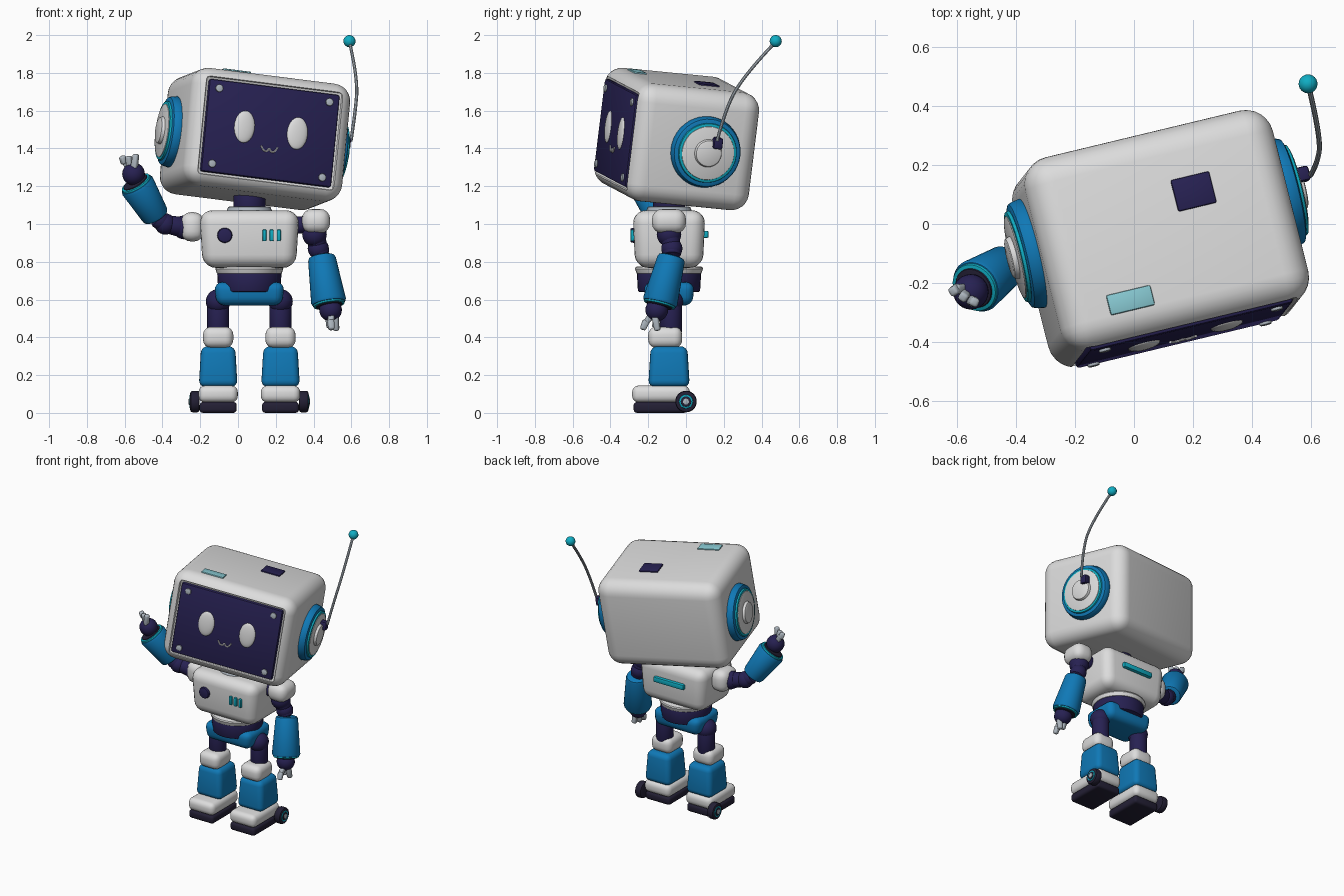
import bpy, bmesh, math
from mathutils import Matrix, Vector, Euler

if "Cube" in bpy.data.objects:
    bpy.data.objects.remove(bpy.data.objects["Cube"])

def material(name, rgb):
    m = bpy.data.materials.new(name)
    m.diffuse_color = (*rgb, 1)
    m.use_nodes = True
    m.node_tree.nodes["Principled BSDF"].inputs["Base Color"].default_value = m.diffuse_color
    return m

WHITE = material("off_white", (0.72, 0.72, 0.72))
NAVY = material("navy", (0.02, 0.015, 0.085))
BLUE = material("blue", (0.005, 0.19, 0.47))
CYAN = material("cyan", (0.005, 0.42, 0.55))
PALE = material("pale_cyan", (0.24, 0.57, 0.63))
METAL = material("metal_grey", (0.42, 0.47, 0.52))
RUBBER = material("dark_rubber", (0.017, 0.014, 0.035))
I = Matrix.Identity(4)
T = Matrix.Translation
AX = 0.06            # body symmetry line
BY = -0.09           # body depth centre

def finish(name, bm, mat, matrix):
    me = bpy.data.meshes.new(name)
    bmesh.ops.recalc_face_normals(bm, faces=bm.faces[:])
    bm.to_mesh(me)
    bm.free()
    me.materials.append(mat)
    ob = bpy.data.objects.new(name, me)
    bpy.context.collection.objects.link(ob)
    ob.matrix_world = matrix
    return ob

def box(name, loc, size, bevel, mat, matrix=I, top=1.0, bottom=1.0, seg=4):
    """Rounded box, optionally tapered at its top or bottom."""
    bm = bmesh.new()
    bmesh.ops.create_cube(bm, size=1)
    for v in bm.verts:
        k = top if v.co.z > 0 else bottom
        v.co = (v.co.x * size[0] * k, v.co.y * size[1] * k, v.co.z * size[2])
    bmesh.ops.bevel(bm, geom=bm.edges[:], offset=bevel, segments=seg,
                    profile=0.5, affect='EDGES', clamp_overlap=True)
    return finish(name, bm, mat, matrix @ T(loc))

def lathe(name, profile, mat, matrix, n=32):
    """Spin (radius, height) points round local z and cap both ends."""
    bm = bmesh.new()
    rings = [[bm.verts.new((r * math.cos(2 * math.pi * i / n), r * math.sin(2 * math.pi * i / n), z))
              for i in range(n)] for r, z in profile]
    for a, b in zip(rings, rings[1:]):
        for i in range(n):
            j = (i + 1) % n
            bm.faces.new((a[i], a[j], b[j], b[i]))
    bm.faces.new(rings[0][::-1])
    bm.faces.new(rings[-1])
    return finish(name, bm, mat, matrix)

def disc(name, r0, r1, z0, z1, c, mat, matrix, n=32):
    """Cylinder or cone with softened rims."""
    k = 0.3 * c
    return lathe(name, [(r0 - c, z0), (r0 - k, z0 + k), (r0, z0 + c),
                        (r1, z1 - c), (r1 - k, z1 - k), (r1 - c, z1)], mat, matrix, n)

def ball(name, loc, radii, mat, matrix=I):
    bm = bmesh.new()
    bmesh.ops.create_uvsphere(bm, u_segments=24, v_segments=14, radius=1)
    bmesh.ops.scale(bm, vec=radii, verts=bm.verts[:])
    return finish(name, bm, mat, matrix @ T(loc))

def tube(name, pts, r, mat, matrix=I):
    cu = bpy.data.curves.new(name, 'CURVE')
    cu.dimensions = '3D'
    cu.bevel_depth, cu.bevel_resolution, cu.use_fill_caps = r, 2, True
    s = cu.splines.new('NURBS')
    s.points.add(len(pts) - 1)
    for p, co in zip(s.points, pts):
        p.co = (*co, 1)
    s.use_endpoint_u, s.order_u, s.resolution_u = True, 3, 6
    cu.materials.append(mat)
    ob = bpy.data.objects.new(name, cu)
    bpy.context.collection.objects.link(ob)
    ob.matrix_world = matrix
    bpy.ops.object.select_all(action='DESELECT')
    ob.select_set(True)
    bpy.context.view_layer.objects.active = ob
    bpy.ops.object.convert(target='MESH')

def aim(a, b):
    a, b = Vector(a), Vector(b)
    return T(a) @ (b - a).to_track_quat('Z', 'Y').to_matrix().to_4x4(), (b - a).length

def limb(name, a, b, r0, r1, mat, c=0.015):
    m, length = aim(a, b)
    return disc(name, r0, r1, 0, length, c, mat, m), m, length

# --- Head: tilted rounded shell with a recessed front ---
HEAD = T((0.09, -0.05, 1.45)) @ Euler([math.radians(a) for a in (-5.5, 7, 13.5)]).to_matrix().to_4x4()
FRONT = -0.34
head = box("head_shell", (0, 0, 0), (0.87, 0.68, 0.63), 0.095, WHITE, HEAD, seg=6)
cutter = box("screen_cutter", (0, FRONT - 0.03, 0), (0.75, 0.11, 0.53), 0.02, WHITE, HEAD, seg=2)
cutter.hide_render = True
mod = head.modifiers.new("recess", 'BOOLEAN')
mod.object, mod.operation, mod.solver = cutter, 'DIFFERENCE', 'EXACT'
bpy.context.view_layer.update()
bpy.context.view_layer.objects.active = head
bpy.ops.object.modifier_apply(modifier="recess")
bpy.data.objects.remove(cutter)

# Screen, eyes, smile and corner screws
FACE_TURN = Matrix.Rotation(math.pi / 2, 4, 'X')     # local z points to the front
box("face_screen", (0, FRONT + 0.025, 0), (0.715, 0.05, 0.495), 0.012, NAVY, HEAD, seg=2)
for s in (-1, 1):
    ball("eye", (s * 0.145, FRONT, 0.015), (0.056, 0.016, 0.086), WHITE, HEAD)
    for t in (-1, 1):
        disc("screen_screw", 0.021, 0.021, 0, 0.012, 0.004, METAL,
             HEAD @ T((s * 0.302, FRONT + 0.002, t * 0.202)) @ FACE_TURN, 12)
tube("smile", [(x, FRONT - 0.003, z - 0.085) for x, z in
     ((-0.045, 0.012), (-0.035, -0.012), (-0.01, -0.018), (0, 0.006), (0.01, -0.018),
      (0.035, -0.012), (0.045, 0.012))], 0.005, WHITE, HEAD)

# Plates on the head top
box("top_sensor", (0.11, 0.10, 0.315), (0.135, 0.11, 0.016), 0.006, NAVY, HEAD, seg=2)
box("top_lamp", (-0.19, -0.21, 0.315), (0.155, 0.07, 0.016), 0.006, PALE, HEAD, seg=2)

# Ears: stepped round discs
for s, side in ((-1, "left"), (1, "right")):
    m = HEAD @ T((s * 0.42, 0.055, -0.01)) @ Matrix.Rotation(s * math.pi / 2, 4, 'Y')
    disc(side + "_ear_pad", 0.19, 0.185, 0, 0.062, 0.018, BLUE, m, 40)
    disc(side + "_ear_ring", 0.162, 0.158, 0.03, 0.074, 0.006, CYAN, m, 40)
    disc(side + "_ear_dish", 0.146, 0.143, 0.03, 0.078, 0.005, WHITE, m, 40)
    disc(side + "_ear_knob", 0.078, 0.072, 0.05, 0.098, 0.012, WHITE, m)

# Antenna
box("antenna_base", (0.515, 0.095, 0.05), (0.05, 0.05, 0.06), 0.01, NAVY, HEAD, seg=2)
tube("antenna_rod", [(0.598, 0.165, 1.44), (0.62, 0.20, 1.58), (0.635, 0.29, 1.77), (0.59, 0.475, 1.965)], 0.009, METAL)
ball("antenna_tip", (0.59, 0.475, 1.968), (0.032,) * 3, CYAN)

# --- Torso, neck and waist ---
box("torso", (AX, BY, 0.92), (0.53, 0.385, 0.305), 0.07, WHITE, bottom=0.93, seg=5)
MID = T((AX, BY, 0))
disc("neck_collar", 0.12, 0.115, 1.06, 1.093, 0.01, METAL, MID)
disc("neck", 0.085, 0.085, 1.05, 1.18, 0.01, NAVY, MID)
disc("waist_collar", 0.175, 0.18, 0.735, 0.775, 0.012, WHITE, MID)
disc("waist", 0.165, 0.17, 0.64, 0.745, 0.01, NAVY, MID)
box("pelvis", (AX, BY, 0.63), (0.375, 0.27, 0.125), 0.045, BLUE, bottom=0.92)
TF = BY - 0.186
disc("chest_button", 0.04, 0.038, 0, 0.022, 0.006, NAVY, T((AX - 0.13, TF + 0.004, 0.94)) @ FACE_TURN, 24)
for i in range(3):
    box("chest_light", (AX + 0.08 + i * 0.038, TF - 0.002, 0.94), (0.021, 0.03, 0.062), 0.006, CYAN, seg=2)
box("back_light", (AX, BY + 0.19, 0.945), (0.24, 0.04, 0.038), 0.008, CYAN, seg=2)

# --- Legs, mirrored about the body line ---
for s, side in ((-1, "left"), (1, "right")):
    x = AX + s * 0.165
    ball(side + "_hip_joint", (x, BY + 0.005, 0.59), (0.065, 0.07, 0.065), NAVY)
    disc(side + "_thigh", 0.058, 0.058, 0.42, 0.61, 0.01, NAVY, T((x, BY + 0.01, 0)))
    box(side + "_knee", (x, BY - 0.02, 0.4), (0.16, 0.18, 0.112), 0.042, WHITE)
    box(side + "_shin", (x, BY, 0.245), (0.205, 0.22, 0.215), 0.035, BLUE, top=0.88)
    box(side + "_foot", (x, -0.132, 0.1), (0.208, 0.306, 0.09), 0.035, WHITE)
    box(side + "_sole", (x, -0.135, 0.029), (0.196, 0.285, 0.058), 0.018, RUBBER, seg=3)
    m = T((x + s * 0.098, 0.0, 0.06)) @ Matrix.Rotation(s * math.pi / 2, 4, 'Y')
    disc(side + "_wheel", 0.057, 0.057, 0, 0.05, 0.012, RUBBER, m)
    disc(side + "_wheel_ring", 0.038, 0.037, 0.03, 0.053, 0.003, CYAN, m, 24)
    disc(side + "_wheel_disc", 0.029, 0.028, 0.03, 0.055, 0.002, RUBBER, m, 24)
    disc(side + "_wheel_hub", 0.018, 0.017, 0.03, 0.058, 0.003, METAL, m, 16)

# --- Arms: flared sleeve, wrist ball and claw fingers ---
def arm(side, shoulder, elbow, start, wrist, hand, fingers):
    limb(side + "_upper_arm", shoulder, elbow, 0.055, 0.048, NAVY)
    ball(side + "_elbow", elbow, (0.056,) * 3, NAVY)
    limb(side + "_elbow_link", elbow, start, 0.05, 0.05, NAVY)
    _, m, n = limb(side + "_forearm", start, wrist, 0.074, 0.093, BLUE, 0.018)
    disc(side + "_cuff_ring", 0.086, 0.084, n - 0.02, n + 0.006, 0.004, CYAN, m)
    disc(side + "_cuff_inside", 0.077, 0.07, n - 0.02, n + 0.012, 0.004, RUBBER, m)
    ball(side + "_hand", hand, (0.06,) * 3, NAVY)
    for a, b in fingers:
        fm, length = aim(a, b)
        box(side + "_finger", (0, 0, length / 2), (0.036, 0.036, length), 0.01, METAL, fm, top=0.85, seg=3)

box("right_shoulder", (0.413, BY, 1.015), (0.15, 0.18, 0.13), 0.055, WHITE)
ball("right_shoulder_joint", (0.405, -0.09, 0.945), (0.065,) * 3, NAVY)
limb("right_shoulder_axle", (0.28, BY, 0.99), (0.38, BY, 1.0), 0.045, 0.045, NAVY)
arm("right", (0.405, -0.09, 0.97), (0.425, -0.075, 0.87), (0.442, -0.075, 0.83), (0.482, -0.14, 0.575),
    (0.49, -0.155, 0.545),
    [((0.495, -0.18, 0.52), (0.49, -0.215, 0.475)), ((0.49, -0.21, 0.49), (0.495, -0.23, 0.44)),
     ((0.515, -0.165, 0.52), (0.52, -0.15, 0.435)), ((0.48, -0.15, 0.52), (0.485, -0.165, 0.45))])

box("left_shoulder", (-0.242, BY, 0.985), (0.125, 0.18, 0.155), 0.055, WHITE)
ball("left_shoulder_joint", (-0.285, -0.1, 0.982), (0.063,) * 3, NAVY)
arm("left", (-0.28, -0.1, 0.98), (-0.385, -0.125, 1.0), (-0.432, -0.14, 1.035), (-0.54, -0.215, 1.215),
    (-0.553, -0.23, 1.265),
    [((-0.575, -0.22, 1.29), (-0.607, -0.22, 1.345)), ((-0.6, -0.22, 1.32), (-0.615, -0.23, 1.36)),
     ((-0.55, -0.26, 1.29), (-0.54, -0.265, 1.37)), ((-0.57, -0.235, 1.29), (-0.58, -0.25, 1.36))])

# --- Smooth shading with crisp edges ---
bpy.ops.object.select_all(action='DESELECT')
for ob in bpy.context.scene.objects:
    if ob.type == 'MESH':
        ob.select_set(True)
        bpy.context.view_layer.objects.active = ob
bpy.ops.object.shade_smooth_by_angle(angle=math.radians(40))
